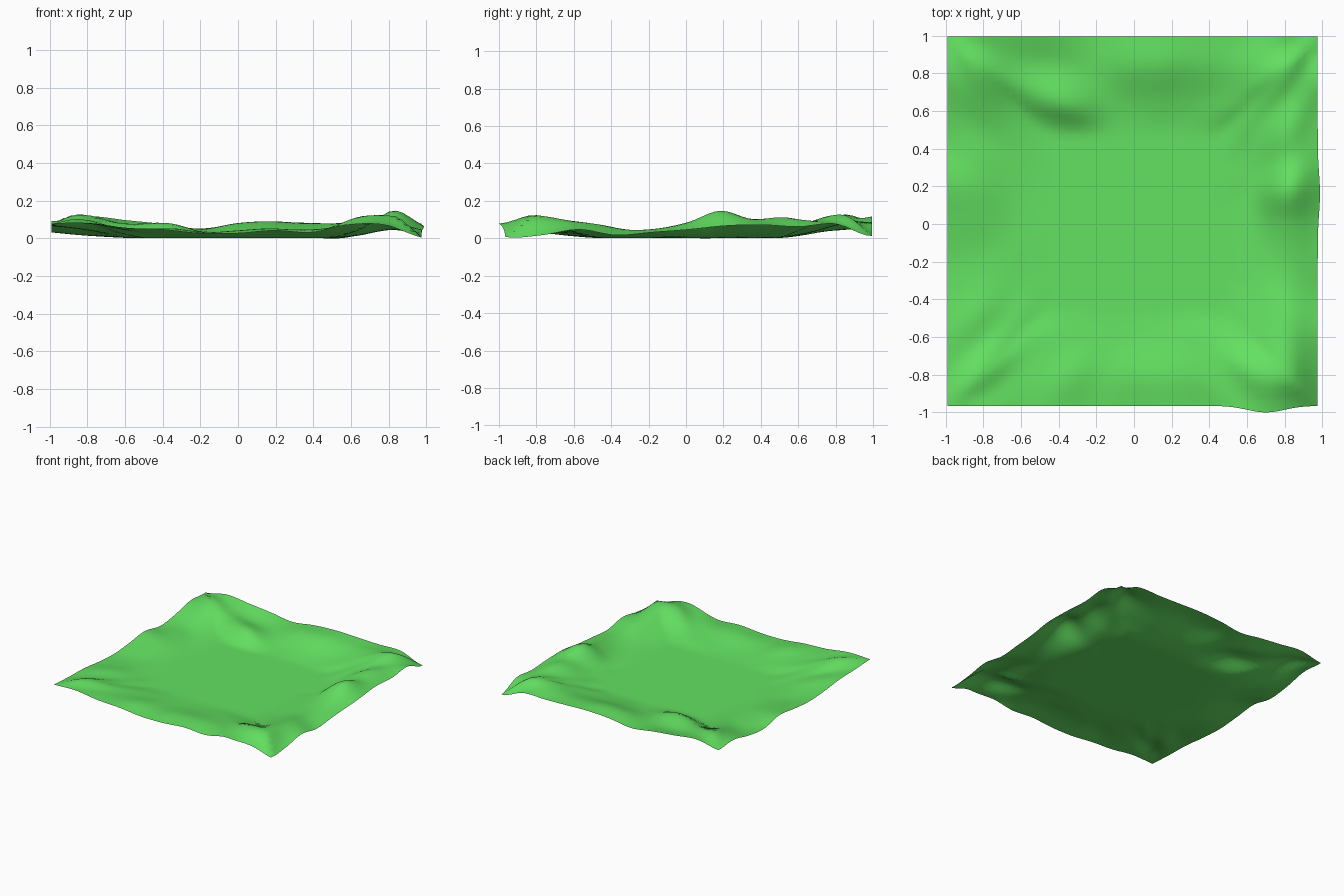
import bpy, bmesh, math

if "Cube" in bpy.data.objects:
    bpy.data.objects.remove(bpy.data.objects["Cube"])

# Terrain heights in hundredths, on square rings walked from the front-left
# corner: front, right, back, left (evenly spaced samples per side).
RIM = [8, 8.5, 6, 5, 3, 3, 4.5, 3.5, 7.5, 7.5,
       1, 2, 5, 2, 3.5, 5, 7, 7.5, 6.5, 8,
       1.5, 8, 8, 8.5, 9, 8, 5.5, 8, 10, 12,
       8.5, 9.5, 5.5, 3.5, 7, 5, 3.5, 4.5, 6.5, 7]
CREST = [10.5, 6, 5, 5.5, 3.5, 4.5, 5.5, 5, 6, 12,
         12.5, 10, 8, 5, 5.5, 9, 15, 10.5, 11.5, 9.5,
         13, 10, 8, 8, 9, 8, 5, 5, 6, 9,
         13, 8, 3.5, 4, 5, 3.5, 2, 3, 5.5, 5.5]
FOOT = [3.5, 2.5, 1.5, 2, 3,
        4, 2, 1.5, 2, 3,
        6, 3, 3, 2.5, 8.5,
        4, 1.5, 1, 0.8, 1.2]
FLOOR = [0.4] * 4
RINGS = [(0.0, FLOOR), (0.46, FLOOR), (0.64, FOOT), (0.84, CREST), (1.0, RIM)]
N = 56


def catmull(a, b, c, d, t):
    return b + 0.5 * t * (c - a + t * (2 * a - 5 * b + 4 * c - d + t * (3 * (b - c) + d - a)))


def sample(ring, u):
    n = len(ring)
    i = math.floor(u * n)
    return catmull(*[ring[(i + k) % n] for k in (-1, 0, 1, 2)], u * n - i)


def perimeter(x, y, d):
    """Position 0..1 around the square ring of half-size d."""
    if d == 0:
        return 0.0
    x, y = x / d, y / d
    if y <= -0.99999:
        s = (x + 1) / 2
    elif x >= 0.99999:
        s = 1 + (y + 1) / 2
    elif y >= 0.99999:
        s = 2 + (1 - x) / 2
    else:
        s = 3 + (1 - y) / 2
    return (s / 4) % 1.0


def height(x, y):
    d = max(abs(x), abs(y))
    u = perimeter(x, y, d)
    r = [p[0] for p in RINGS]
    h = [sample(p[1], u) for p in RINGS]
    i = max(k for k in range(len(r) - 1) if r[k] <= d + 1e-9)

    def slope(k):
        if k < 2:
            return 0.0
        if k == len(r) - 1:
            return (h[k] - h[k - 1]) / (r[k] - r[k - 1])
        return (h[k + 1] - h[k - 1]) / (r[k + 1] - r[k - 1])

    w = r[i + 1] - r[i]
    t = (d - r[i]) / w
    z = ((2 * t**3 - 3 * t**2 + 1) * h[i] + (t**3 - 2 * t**2 + t) * w * slope(i)
         + (3 * t**2 - 2 * t**3) * h[i + 1] + (t**3 - t**2) * w * slope(i + 1))
    return max(z, 0.0) / 100


# Ground sheet: a grid lifted to the terrain height
bm = bmesh.new()
bmesh.ops.create_grid(bm, x_segments=N, y_segments=N, size=1)
for v in bm.verts:
    x, y = v.co.x, v.co.y
    z = height(x, y)
    # slightly wavy front and right borders
    front = 0.035 * math.exp(-((x - 0.72) / 0.14) ** 2) * max(0, -y) ** 8
    right = 0.012 * math.exp(-((y - 0.15) / 0.15) ** 2) * max(0, x) ** 8
    v.co = (-0.0075 + 0.9825 * x + right, 0.015 + 0.98 * y - front, z)

low = min(v.co.z for v in bm.verts)
for v in bm.verts:
    v.co.z -= low
mesh = bpy.data.meshes.new("ground")
bm.to_mesh(mesh)
bm.free()
mesh.shade_smooth()

grass = bpy.data.materials.new("grass green")
grass.diffuse_color = (0.125, 0.75, 0.12, 1)
grass.use_nodes = True
grass.node_tree.nodes["Principled BSDF"].inputs["Base Color"].default_value = grass.diffuse_color
mesh.materials.append(grass)
ground = bpy.data.objects.new("ground", mesh)
bpy.context.collection.objects.link(ground)
